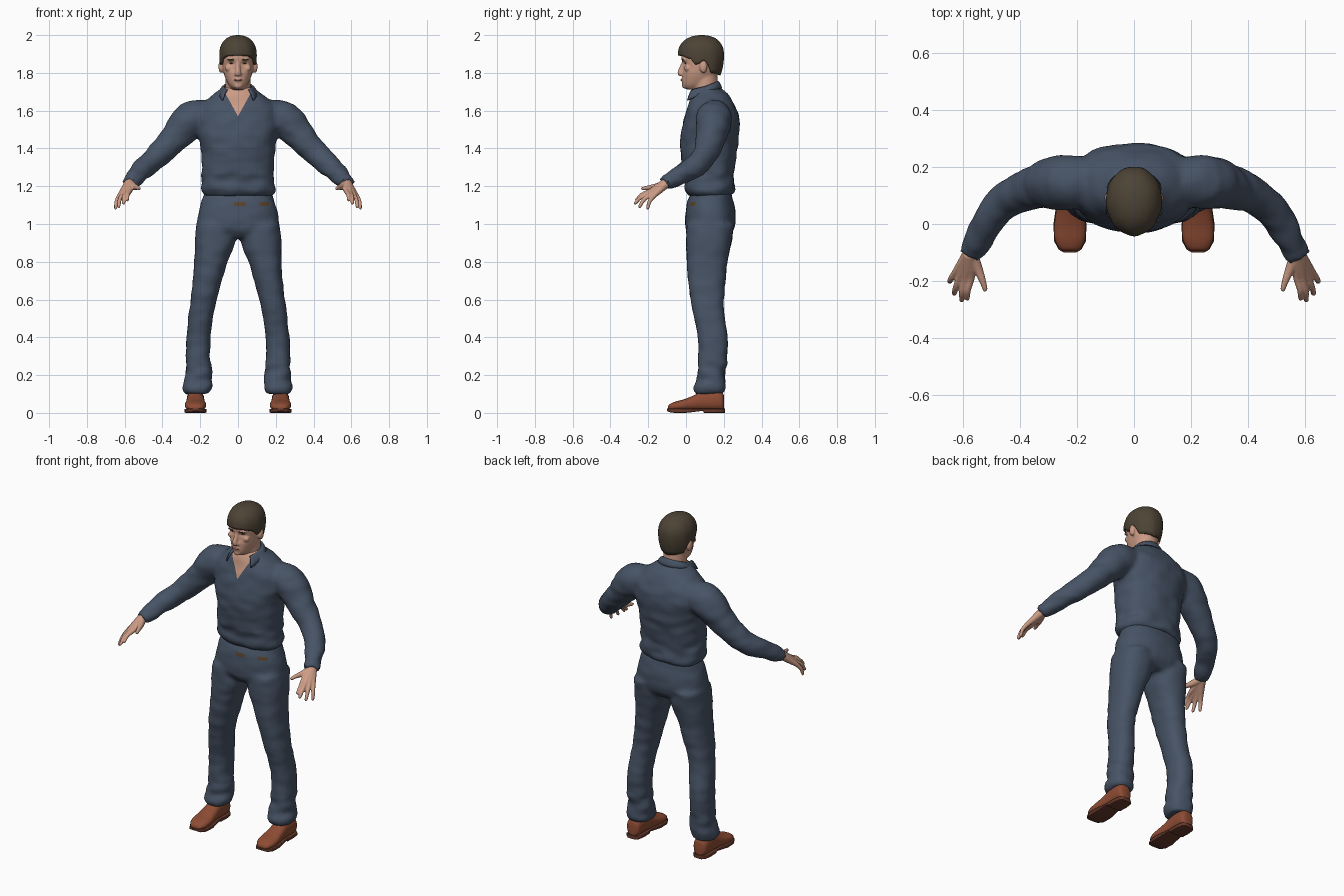
import bpy, bmesh
from math import sin, cos, pi, exp, radians
from mathutils import Vector, Matrix, noise

cube = bpy.data.objects.get("Cube")
if cube:
    bpy.data.objects.remove(cube, do_unlink=True)


def material(name, rgb):
    m = bpy.data.materials.new(name)
    m.use_nodes = True
    m.diffuse_color = (*rgb, 1)
    m.node_tree.nodes["Principled BSDF"].inputs["Base Color"].default_value = (*rgb, 1)
    return m


CLOTH = material("blue grey cloth", (.062, .086, .13))
SKIN = material("skin", (.6, .33, .235))
HAIR = material("brown hair", (.075, .057, .036))
LEATHER = material("red brown leather", (.27, .072, .034))
SOLE = material("dark sole", (.13, .04, .024))
BELT = material("belt brown", (.1, .055, .025))
LIP = material("lip", (.42, .19, .15))
EYE = material("dark eye", (.09, .06, .05))


def dense(rows, k=4):
    """Catmull-Rom resampling of a short table."""
    out = []
    for i in range(len(rows) - 1):
        quad = [rows[max(i - 1, 0)], rows[i], rows[i + 1], rows[min(i + 2, len(rows) - 1)]]
        for t in (j / k for j in range(k)):
            out.append([.5 * (2*b + (c-a)*t + (2*a-5*b+4*c-d)*t*t + (3*b-a-3*c+d)*t**3)
                        for a, b, c, d in zip(*quad)])
    return out + [list(rows[-1])]


def oval(u0, u1, v0, v1, power, n=28):
    """Superellipse outline filling a rectangle."""
    pts = []
    for i in range(n):
        c, s = cos(2*pi*i/n), sin(2*pi*i/n)
        c, s = [abs(w)**(2/power) * (1 if w > 0 else -1) for w in (c, s)]
        pts.append(((u0+u1)/2 + c*(u1-u0)/2, (v0+v1)/2 + s*(v1-v0)/2))
    return pts


def loft(bm, rings, closed=True):
    vs = [[bm.verts.new(p) for p in r] for r in rings]
    n = len(vs[0])
    for a, b in zip(vs, vs[1:]):
        for i in range(n if closed else n - 1):
            j = (i + 1) % n
            bm.faces.new((a[i], a[j], b[j], b[i]))
    if closed:
        bm.faces.new(vs[0])
        bm.faces.new(vs[-1])


def stack(bm, rows, side=1, power=2.3):
    """Horizontal sections: z, x0, x1, y front, y back."""
    loft(bm, [[(side*x, y, z) for x, y in oval(x0, x1, yf, yb, power)]
              for z, x0, x1, yf, yb in dense(rows)])


def tube(bm, rows, side=1, k=4, n=16):
    """Round sections along a path: x, y, z, radius."""
    rows = dense(rows, k)
    pts = [Vector((side*r[0], r[1], r[2])) for r in rows]
    rings = []
    for i, p in enumerate(pts):
        q = (pts[min(i+1, len(pts)-1)] - pts[max(i-1, 0)]).to_track_quat('Z', 'Y')
        rings.append([p + q @ Vector((rows[i][3]*cos(2*pi*j/n), rows[i][3]*sin(2*pi*j/n), 0))
                      for j in range(n)])
    loft(bm, rings)


def ball(bm, at, size):
    bmesh.ops.create_uvsphere(bm, u_segments=16, v_segments=10, radius=1,
                              matrix=Matrix.Translation(at) @ Matrix.Diagonal((*size, 1)))


def finish(name, bm, mat, voxel=0, smooth=4, thick=0, move=None):
    bmesh.ops.recalc_face_normals(bm, faces=bm.faces)
    mesh = bpy.data.meshes.new(name)
    bm.to_mesh(mesh)
    bm.free()
    ob = bpy.data.objects.new(name, mesh)
    bpy.context.scene.collection.objects.link(ob)
    if voxel:   # fuse the overlapping parts into one surface
        r = ob.modifiers.new("fuse", 'REMESH')
        r.mode, r.voxel_size = 'VOXEL', voxel
        s = ob.modifiers.new("soften", 'SMOOTH')
        s.factor, s.iterations = .5, smooth
        baked = bpy.data.meshes.new_from_object(ob.evaluated_get(bpy.context.evaluated_depsgraph_get()))
        ob.modifiers.clear()
        ob.data = mesh = baked
    if move:
        shifts = [move(v.co.copy(), v.normal.copy()) for v in mesh.vertices]
        for v, d in zip(mesh.vertices, shifts):
            v.co += d
    if thick:
        s = ob.modifiers.new("thickness", 'SOLIDIFY')
        s.thickness, s.offset = thick, -1
    mesh.materials.clear()
    mesh.materials.append(mat)
    mesh.shade_smooth()
    mesh.set_sharp_from_angle(angle=radians(55))
    return ob


def paint(ob, planes, rule, mat):
    """Cut along planes, then colour the faces chosen by the rule."""
    bm = bmesh.new()
    bm.from_mesh(ob.data)
    for co, no in planes:
        bmesh.ops.bisect_plane(bm, geom=bm.verts[:] + bm.edges[:] + bm.faces[:],
                               plane_co=co, plane_no=no)
    for f in bm.faces:
        if rule(f.calc_center_median()):
            f.material_index = 1
    bm.to_mesh(ob.data)
    bm.free()
    ob.data.materials.append(mat)


def folds(calm, strong, limit):
    def move(p, n):
        amp = strong if p.z < limit else calm
        return n * amp * noise.noise(Vector((p.x*11, p.y*11, p.z*20)))
    return move


# Shirt: torso with both sleeves
bm = bmesh.new()
torso = [(1.15, .183, .015, .245), (1.18, .2, -.006, .258), (1.24, .194, -.01, .251),
         (1.35, .192, -.027, .266), (1.45, .206, -.029, .278), (1.54, .225, -.014, .284),
         (1.62, .205, .008, .264), (1.68, .135, .028, .225), (1.725, .08, .04, .18)]
stack(bm, [(z, -w, w, f, b) for z, w, f, b in torso])
for side in (1, -1):
    tube(bm, [(.16, .15, 1.57, .088), (.25, .147, 1.55, .097), (.325, .135, 1.468, .081),
              (.43, .095, 1.357, .065), (.5, .03, 1.295, .058), (.545, -.05, 1.25, .049),
              (.576, -.11, 1.215, .041)], side, n=20)
shirt = finish("shirt", bm, CLOTH, .012, 4, move=folds(.006, .011, 1.27))
paint(shirt, [((0, 0, 1.57), (1, 0, -.55)), ((0, 0, 1.57), (-1, 0, -.55))],
      lambda p: p.y < .11 and abs(p.x) < (p.z - 1.57)*.55, SKIN)

# Trousers: pelvis with both legs
bm = bmesh.new()
pelvis = [(1.17, .178, .03, .24), (1.1, .2, .002, .256), (1.03, .215, -.004, .262),
          (.97, .215, 0, .255), (.925, .17, .03, .22)]
stack(bm, [(z, -w, w, f, b) for z, w, f, b in pelvis])
leg = [(1, .02, .222, .003, .256), (.9, .015, .23, 0, .24), (.8, .055, .232, .004, .22),
       (.7, .085, .238, .01, .21), (.6, .113, .25, .024, .2), (.5, .133, .263, .044, .205),
       (.4, .146, .272, .063, .222), (.3, .148, .277, .066, .217), (.2, .138, .281, .06, .206),
       (.14, .138, .291, .047, .207), (.1, .152, .282, .054, .193)]
for side in (1, -1):
    stack(bm, leg, side)
trousers = finish("trousers", bm, CLOTH, .012, 4, move=folds(.004, .012, .27))
paint(trousers, [((x, 0, 0), (1, 0, 0)) for x in (-.02, .04, .115, .165)]
      + [((0, 0, z), (0, 0, 1)) for z in (1.096, 1.116)],
      lambda p: p.y < .08 and 1.096 < p.z < 1.116 and (-.02 < p.x < .04 or .115 < p.x < .165), BELT)

# Collar folded around the neck, open at the front
bm = bmesh.new()
rings = []
for row in range(5):
    t, ring = row / 4, []
    for i in range(33):
        a = radians(-125 + 250*i/32)
        f = (1 - cos(a)) / 2
        back = cos(a) > 0
        top = Vector((.072*sin(a), .1 + (.07 if back else .12)*cos(a), 1.757 - .055*f))
        low = Vector((.104*sin(a), .1 + (.092 if back else .165)*cos(a), 1.718 - .1*f*f))
        ring.append(top.lerp(low, t) + Vector((0, 0, .008*sin(pi*t))))
    rings.append(ring)
loft(bm, rings, closed=False)
finish("collar", bm, CLOTH, thick=.008)

# Head: skull, neck, nose, ears and brow ridge
bm = bmesh.new()
skull = [(1.712, .028, .008, .11), (1.722, .038, -.012, .125), (1.74, .052, -.02, .14),
         (1.77, .066, -.021, .155), (1.8, .076, -.021, .17), (1.83, .081, -.015, .18),
         (1.875, .084, -.024, .187), (1.91, .084, -.02, .187), (1.95, .07, .01, .165),
         (1.975, .04, .05, .13)]
stack(bm, [(z, -w, w, f, b) for z, w, f, b in skull], power=2.2)
tube(bm, [(0, .125, 1.62, .07), (0, .108, 1.7, .066), (0, .1, 1.79, .066)], n=24)
tube(bm, [(0, -.012, 1.862, .009), (0, -.022, 1.83, .0115), (0, -.031, 1.8, .0145),
          (0, -.026, 1.788, .011)])
ball(bm, (0, -.014, 1.763), (.027, .013, .012))
ball(bm, (0, -.008, 1.731), (.022, .014, .014))
for side in (1, -1):
    ball(bm, (side*.013, -.02, 1.793), (.009, .013, .009))
    ball(bm, (side*.033, -.01, 1.871), (.026, .013, .008))
    ball(bm, (side*.05, .008, 1.825), (.02, .018, .017))
    ball(bm, (side*.09, .092, 1.833), (.014, .021, .034))


def sockets(p, n):
    if p.y > .05:
        return Vector()
    return Vector((0, .009*exp(-((abs(p.x)-.032)/.017)**2 - ((p.z-1.85)/.011)**2), 0))


finish("head", bm, SKIN, .0055, 3, move=sockets)

# Eyes, brows and lips
for name, side in (("left", 1), ("right", -1)):
    bm = bmesh.new()
    ball(bm, (side*.032, .001, 1.851), (.013, .008, .0045))
    finish(name + "_eye", bm, EYE)
    bm = bmesh.new()
    ball(bm, (side*.034, -.015, 1.87), (.022, .009, .0042))
    finish(name + "_brow", bm, HAIR)
bm = bmesh.new()
ball(bm, (0, -.021, 1.763), (.022, .008, .006))
finish("lips", bm, LIP)

# Hair cap: lower edge follows fringe, sideburn, ear and nape (degrees from front, z)
edge = [(0, 1.893), (40, 1.888), (62, 1.872), (74, 1.842), (84, 1.85), (94, 1.868),
        (106, 1.845), (118, 1.8), (180, 1.786)]


def hairline(deg):
    for (a, za), (b, zb) in zip(edge, edge[1:]):
        if deg <= b:
            return za + (zb - za)*(deg - a)/(b - a)
    return edge[-1][1]


bm = bmesh.new()
rings = []
for row in range(17):
    ring = []
    for i in range(64):
        a = 2*pi*i/64
        z0 = hairline(min(i, 64 - i)*360/64)
        z = z0 + (2 - z0)*sin(row/16*pi/2*.985)
        h = (z - 1.895)/.105
        r = (1 - h**2.3)**(1/2.2) if h > 0 else 1 - .16*h*h
        r *= 1 + .012*sin(9*a + 14*z)*(1 - row/16)
        ring.append((.099*r*sin(a), .085 - (.127 if cos(a) > 0 else .117)*r*cos(a), z))
    rings.append(ring)
loft(bm, rings)
bm.faces.ensure_lookup_table()
bm.faces.remove(next(f for f in bm.faces if len(f.verts) > 4 and f.calc_center_median().z < 1.95))
finish("hair", bm, HAIR, thick=.018)

# Hands: every finger runs from the wrist through its knuckle to the tip
fingers = [((.573, -.19, 1.174), (.587, -.268, 1.125)), ((.593, -.195, 1.166), (.607, -.274, 1.107)),
           ((.612, -.188, 1.156), (.633, -.25, 1.088)), ((.628, -.172, 1.147), (.65, -.206, 1.079))]
for name, side in (("left", 1), ("right", -1)):
    bm = bmesh.new()
    for knuckle, tip in fingers:
        k, t = Vector(knuckle), Vector(tip)
        w = Vector((.574, -.1, 1.22)).lerp(k, .05)
        mid = k.lerp(t, .5) + Vector((.004, -.004, .006))
        tube(bm, [(*w, .026), (*w.lerp(k, .55), .019), (*k, .0135), (*mid, .011),
                  (*k.lerp(t, .9), .009), (*t, .006)], side, n=12)
    tube(bm, [(.572, -.105, 1.213, .024), (.55, -.155, 1.198, .018), (.533, -.198, 1.193, .0125),
              (.523, -.23, 1.187, .009), (.521, -.236, 1.185, .006)], side, n=12)
    finish(name + "_hand", bm, SKIN, .0045, 3)

# Shoes: upper and sole as sections along y: half width, bottom, top
upper = [(-.095, .022, .018, .034), (-.085, .038, .014, .047), (-.055, .053, .012, .06),
         (-.01, .056, .012, .072), (.04, .05, .012, .092), (.09, .046, .012, .115),
         (.16, .046, .012, .12), (.19, .04, .012, .11), (.2, .026, .014, .095)]
sole = [(-.1, .022, .01, .022), (-.09, .04, .004, .022), (-.06, .056, 0, .022),
        (0, .058, 0, .022), (.05, .051, .006, .022), (.09, .047, .011, .022),
        (.095, .047, 0, .022), (.15, .049, 0, .022), (.19, .043, 0, .022), (.206, .026, 0, .022)]
for name, side in (("left", 1), ("right", -1)):
    for part, rows, power, mat in (("shoe", upper, 2.4, LEATHER), ("sole", sole, 8, SOLE)):
        bm = bmesh.new()
        loft(bm, [[(side*.225 + x, y, z) for x, z in oval(-w, w, z0, z1, power)]
                  for y, w, z0, z1 in (dense(rows) if part == "shoe" else rows)])
        finish(f"{name}_{part}", bm, mat)
